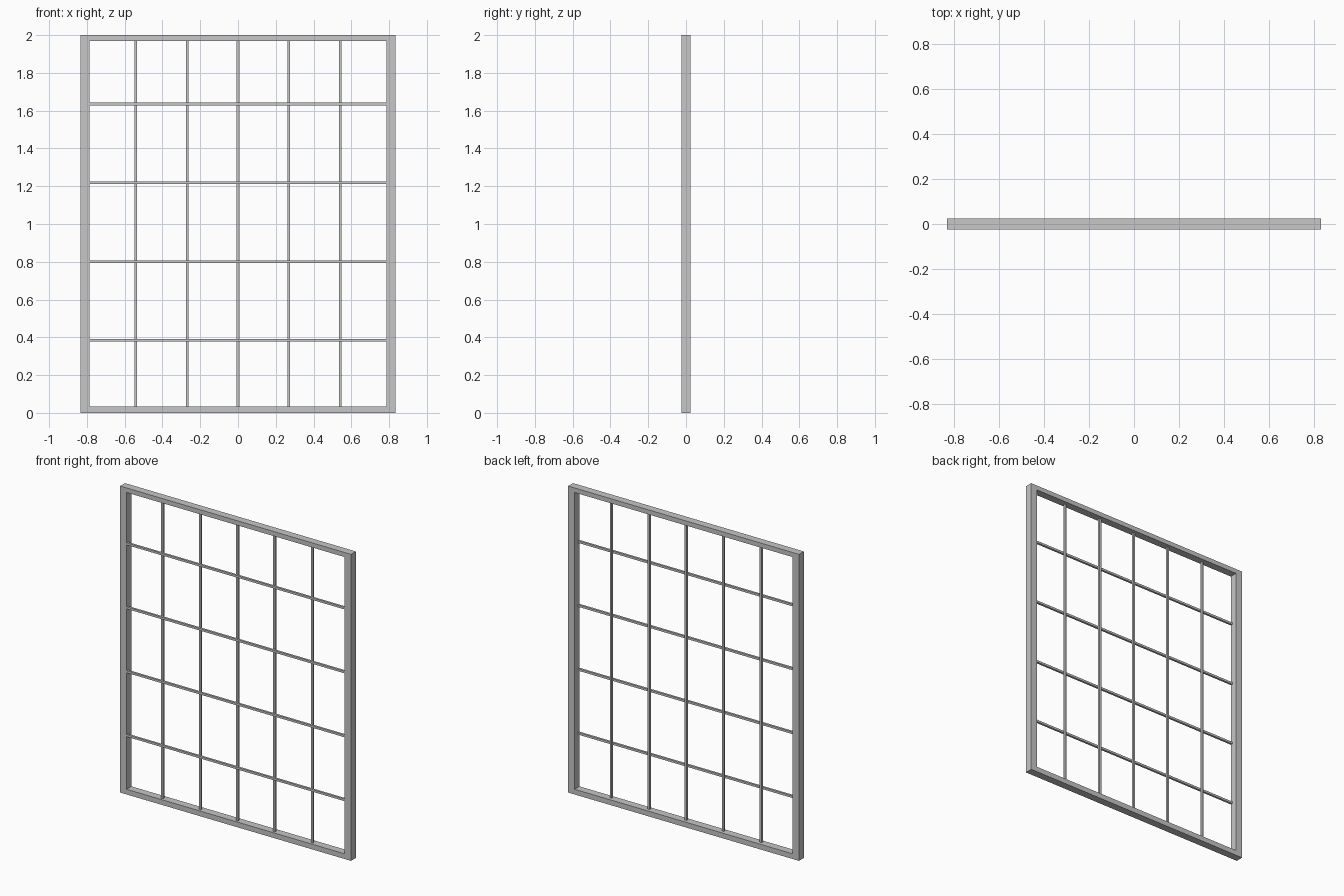
import bpy, bmesh
from mathutils import Vector

if "Cube" in bpy.data.objects:
    bpy.data.objects.remove(bpy.data.objects["Cube"], do_unlink=True)

grey = bpy.data.materials.new("grey_metal")
grey.use_nodes = True
colour = (0.57, 0.57, 0.57, 1)
grey.diffuse_color = colour
grey.node_tree.nodes["Principled BSDF"].inputs["Base Color"].default_value = colour

HALF_W, HEIGHT, HALF_D = 0.833, 2.0, 0.025
INNER_X, INNER_LOW, INNER_TOP = 0.786, 0.034, 1.97
BAR = 0.014


def finish(name, bm):
    bmesh.ops.recalc_face_normals(bm, faces=bm.faces)
    mesh = bpy.data.meshes.new(name)
    bm.to_mesh(mesh)
    bm.free()
    mesh.materials.append(grey)
    obj = bpy.data.objects.new(name, mesh)
    bpy.context.collection.objects.link(obj)


def box(name, low, high):
    low, high = Vector(low), Vector(high)
    bm = bmesh.new()
    bmesh.ops.create_cube(bm, size=1)
    bmesh.ops.scale(bm, vec=high - low, verts=bm.verts)
    bmesh.ops.translate(bm, vec=(low + high) / 2, verts=bm.verts)
    finish(name, bm)


# Outer frame: a rectangular ring extruded through its depth
bm = bmesh.new()


def ring(x, low, top):
    corners = [(-x, low), (x, low), (x, top), (-x, top)]
    return [bm.verts.new((cx, -HALF_D, cz)) for cx, cz in corners]


outer = ring(HALF_W, 0, HEIGHT)
inner = ring(INNER_X, INNER_LOW, INNER_TOP)
for i in range(4):
    j = (i + 1) % 4
    bm.faces.new((outer[i], outer[j], inner[j], inner[i]))
extruded = bmesh.ops.extrude_face_region(bm, geom=bm.faces[:], use_keep_orig=True)
back = [v for v in extruded["geom"] if isinstance(v, bmesh.types.BMVert)]
bmesh.ops.translate(bm, vec=(0, 2 * HALF_D, 0), verts=back)
finish("outer_frame", bm)

# Horizontal bars flush with the front, vertical bars directly behind them
FRONT = -HALF_D
MIDDLE = FRONT + BAR
for i in range(4):
    z = 0.384 + i * 0.417
    box(f"horizontal_bar_{i + 1}", (-INNER_X, FRONT, z - BAR / 2), (INNER_X, MIDDLE, z + BAR / 2))
for i, x in enumerate((-0.541, -0.268, 0, 0.268, 0.541)):
    box(f"vertical_bar_{i + 1}", (x - BAR / 2, MIDDLE, INNER_LOW), (x + BAR / 2, MIDDLE + BAR, INNER_TOP))
